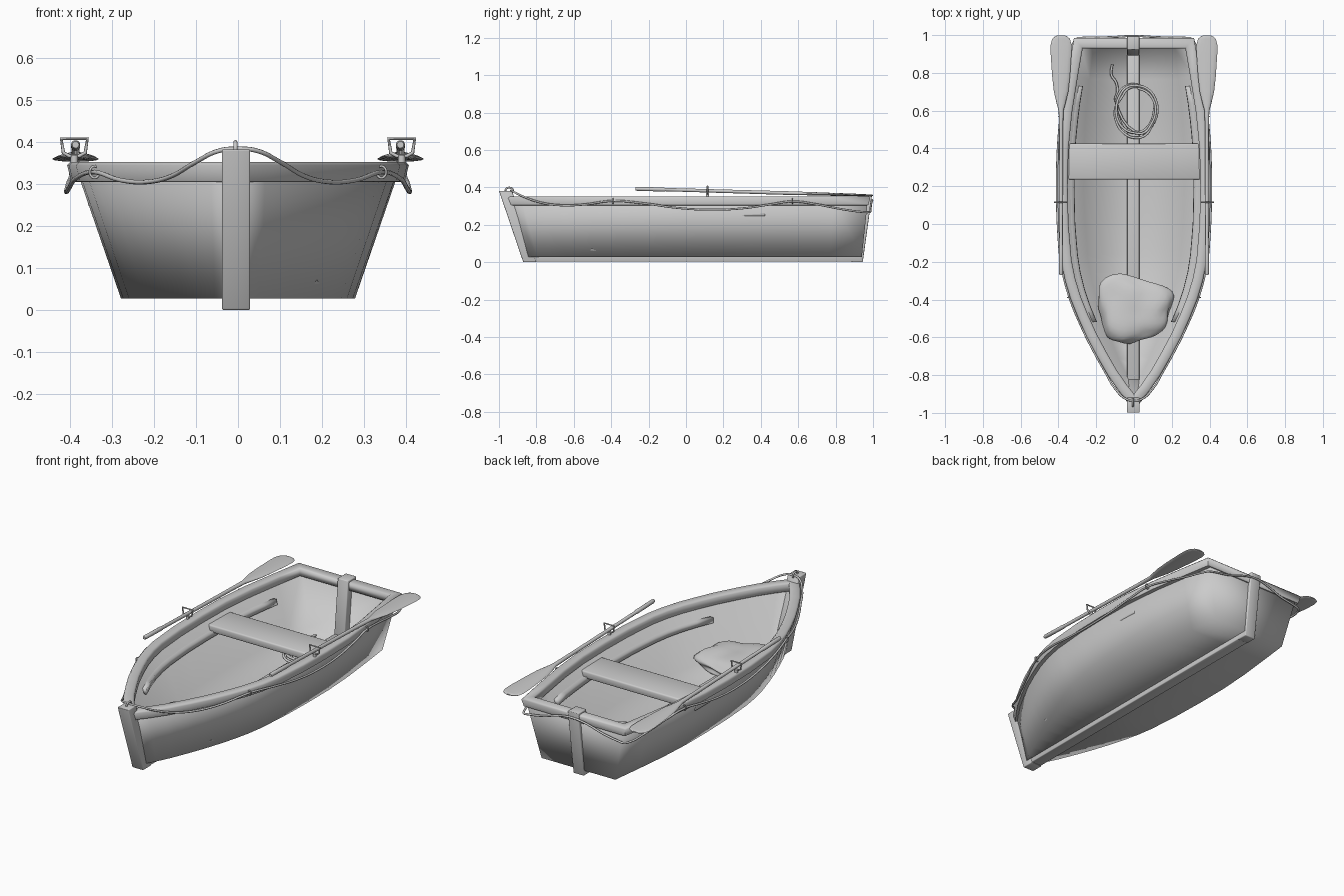
import bpy, bmesh, math, random
from mathutils import Vector, noise

if "Cube" in bpy.data.objects:
    bpy.data.objects.remove(bpy.data.objects["Cube"])

PI2 = 2 * math.pi
# outer half width of the gunwale along the boat (y, half width)
TABLE = [(-.95, .03), (-.88, .085), (-.8, .14), (-.7, .197), (-.6, .25), (-.5, .295),
         (-.4, .335), (-.3, .365), (-.2, .385), (0, .402), (.2, .406), (.4, .402),
         (.6, .382), (.8, .35), (.985, .318)]


def half_width(y):
    for (y0, w0), (y1, w1) in zip(TABLE, TABLE[1:]):
        if y <= y1:
            return w0 + (w1 - w0) * (y - y0) / (y1 - y0)
    return TABLE[-1][1]


def finish(name, bm, angle=40, recalc=True):
    if recalc:
        bmesh.ops.recalc_face_normals(bm, faces=bm.faces)
    me = bpy.data.meshes.new(name)
    bm.to_mesh(me)
    bm.free()
    ob = bpy.data.objects.new(name, me)
    bpy.context.collection.objects.link(ob)
    bpy.ops.object.select_all(action='DESELECT')
    bpy.context.view_layer.objects.active = ob
    ob.select_set(True)
    bpy.ops.object.shade_smooth_by_angle(angle=math.radians(angle))
    return ob


def loft(name, rings, closed_path=False, angle=40):
    bm = bmesh.new()
    vs = [[bm.verts.new(p) for p in r] for r in rings]
    n = len(rings[0])
    pairs = list(zip(vs, vs[1:])) + ([(vs[-1], vs[0])] if closed_path else [])
    for a, b in pairs:
        for j in range(n):
            k = (j + 1) % n
            bm.faces.new((a[j], b[j], b[k], a[k]))
    if not closed_path:
        bm.faces.new(vs[0])
        bm.faces.new(vs[-1])
    return finish(name, bm, angle)


def bar(name, yz, x0, x1, bevel=.004):
    """Side profile in y,z extruded across x."""
    ob = loft(name, [[(x, y, z) for y, z in yz] for x in (x0, x1)], angle=100)
    m = ob.modifiers.new('soft_edges', 'BEVEL')
    m.width, m.segments = bevel, 2
    return ob


def tube(name, pts, radius, cyclic=False, smooth=True):
    cu = bpy.data.curves.new(name, 'CURVE')
    cu.dimensions = '3D'
    cu.bevel_depth, cu.bevel_resolution, cu.resolution_u = radius, 2, 5
    cu.use_fill_caps = True
    sp = cu.splines.new('BEZIER')
    sp.bezier_points.add(len(pts) - 1)
    for b, p in zip(sp.bezier_points, pts):
        b.co = p
        b.handle_left_type = b.handle_right_type = 'AUTO' if smooth else 'VECTOR'
    sp.use_cyclic_u = cyclic
    tmp = bpy.data.objects.new(name + '_tmp', cu)
    bpy.context.collection.objects.link(tmp)
    me = tmp.evaluated_get(bpy.context.evaluated_depsgraph_get()).to_mesh()
    bm = bmesh.new()
    bm.from_mesh(me)
    bpy.data.objects.remove(tmp)
    return finish(name, bm, 50)


# hull shell: flared sides, flat bottom, raked transom, softly shaded corners
bm = bmesh.new()
secs = []
for y, w in TABLE:
    t = (y + .95) / 1.935
    wt, wb = max(w - .02, .015), max(w * (.65 + .06 * t), .012)
    yt, yb = y - .012 * t, -.86 + 1.8 * t
    secs.append([bm.verts.new(p) for p in
                 ((wt, yt, .34), (wb, yb, .028), (-wb, yb, .028), (-wt, yt, .34))])
for a, b in zip(secs, secs[1:]):
    for j in range(3):
        bm.faces.new((a[j], a[j + 1], b[j + 1], b[j]))
bm.faces.new(secs[-1])
bm.faces.new(secs[0][::-1])
hull = finish('hull', bm, 100, recalc=False)
sol = hull.modifiers.new('thickness', 'SOLIDIFY')
sol.thickness, sol.offset = .02, -1

# gunwale rail running all round the top, mitred at bow and transom
side = [Vector((w, y)) for y, w in TABLE]
loop = [Vector((0, -.985))] + side + [Vector((-p.x, p.y)) for p in reversed(side)]
profile = [(-.055, .31), (-.055, .345), (-.047, .352), (-.008, .352), (0, .344), (-.01, .305), (-.047, .303)]
rings = []
for i, p in enumerate(loop):
    d1 = (p - loop[i - 1]).normalized()
    d2 = (loop[(i + 1) % len(loop)] - p).normalized()
    n1, n2 = Vector((d1.y, -d1.x)), Vector((d2.y, -d2.x))
    n = (n1 + n2) / (1 + n1.dot(n2))
    rings.append([(p.x + n.x * o, p.y + n.y * o, z) for o, z in profile])
loft('gunwale', rings, True, 70)

# backbone: stem post, keel and stern post
bar('stem_post', [(-1, .382), (-.87, 0), (-.80, 0), (-.93, .382)], -.038, .029)
bar('keel', [(-.86, .003), (.94, .003), (.94, .065), (-.88, .065)], -.036, .028)
bar('stern_post', [(.995, .362), (.945, 0), (.885, 0), (.922, .362)], -.036, .028)

# seat plank
bar('seat', [(.235, .245), (.425, .245), (.425, .285), (.235, .285)], -.357, .355, .008)

for s, tag in ((1, 'right'), (-1, 'left')):
    # seat riser along the inside of the hull
    rings = []
    for i in range(15):
        y = -.52 + 1.25 * i / 14
        x = half_width(y) - .08
        rings.append([(s * (x + a), y, .24 + b) for a, b in
                      ((-.011, -.015), (.017, -.015), (.024, .015), (-.009, .015))])
    loft('seat_riser_' + tag, rings, angle=100)

    # oar: round shaft flattening into a rounded blade
    rings = []
    for y, w, h in ((-.27, .008, .008), (-.26, .011, .011), (-.12, .011, .011), (-.11, .009, .009),
                    (.5, .010, .010), (.6, .013, .010), (.64, .024, .009), (.70, .038, .009),
                    (.78, .047, .008), (.9, .055, .007), (.95, .055, .006), (.98, .047, .005),
                    (.993, .033, .005), (.999, .018, .003)):
        z = .393 - .036 * (y + .27) / 1.27
        rings.append([(s * .386 + w * math.cos(PI2 * k / 14), y, z + h * math.sin(PI2 * k / 14))
                      for k in range(14)])
    loft('oar_' + tag, rings, angle=60)

    # oarlock frame and pin
    cx, oy = s * .389, .115
    tube('oarlock_' + tag, [(cx - .031, oy, .407), (cx + .031, oy, .407), (cx + .026, oy, .374),
                            (cx + .012, oy, .366), (cx - .012, oy, .366), (cx - .026, oy, .374)],
         .0045, True, False)
    tube('oarlock_pin_' + tag, [(cx, oy, .335), (cx, oy, .368)], .009)

    # rings holding the side rope
    for y, place in ((-.39, 'front'), (.57, 'rear')):
        x = half_width(y) + .003
        tube('rope_ring_%s_%s' % (place, tag),
             [(s * (x + .011 * math.cos(a)), y, .328 + .014 * math.sin(a))
              for a in (PI2 * k / 8 for k in range(8))], .003, True)

# grab rope draped all round the boat
half = [(.04, -.928, .38), (.1, -.872, .352)]
half += [(half_width(y) + .003, y, z) for y, z in
         ((-.78, .32), (-.68, .305), (-.55, .308), (-.39, .328), (-.22, .314), (-.05, .291),
          (.12, .281), (.3, .288), (.45, .309), (.57, .325), (.7, .309), (.85, .281))]
half += [(.322, .955, .268), (.305, .98, .268), (.27, .986, .274), (.18, .987, .29), (.09, .991, .318)]
rope = [(0, -.935, .383)] + half + [(0, .996, .332)] + [(-x, y, z) for x, y, z in reversed(half)]
tube('grab_rope', rope, .0055, True)
tube('bow_loop', [(-.006, -.945 + .02 * math.cos(PI2 * k / 8), .384 + .015 * math.sin(PI2 * k / 8))
                  for k in range(8)], .005, True)

# coiled rope on the floor with a loose tail
random.seed(4)
coil = [(-.115, .845, .056), (-.12, .79, .056), (-.095, .75, .056), (-.088, .70, .058), (-.098, .655, .062)]
for k in range(4, 46):
    a = math.pi - .1 + PI2 * k / 12
    r = 1 + random.uniform(-.06, .06) - .12 * ((k // 12) % 2)
    coil.append((.01 + .112 * r * math.cos(a), .6 + .138 * r * math.sin(a), .07 + .0006 * k))
tube('rope_coil', coil, .0065)

# lumpy sack lying near the bow
bm = bmesh.new()
bmesh.ops.create_icosphere(bm, subdivisions=4, radius=1)
for v in bm.verts:
    c = v.co.copy()
    m = (abs(c.x) ** 3 + abs(c.y) ** 3 + abs(c.z) ** 3) ** (1 / 3)
    p = c / m * (1 + .16 * noise.noise(c * 1.7 + Vector((3, 1, 5))))
    taper = .9 + .14 * p.y
    v.co = (.002 + .205 * p.x * taper, -.455 + .168 * p.y - .03 * p.x * p.y,
            max(.048, .09 + .055 * p.z * (1 - .2 * p.y)))
finish('sack', bm, 60)
